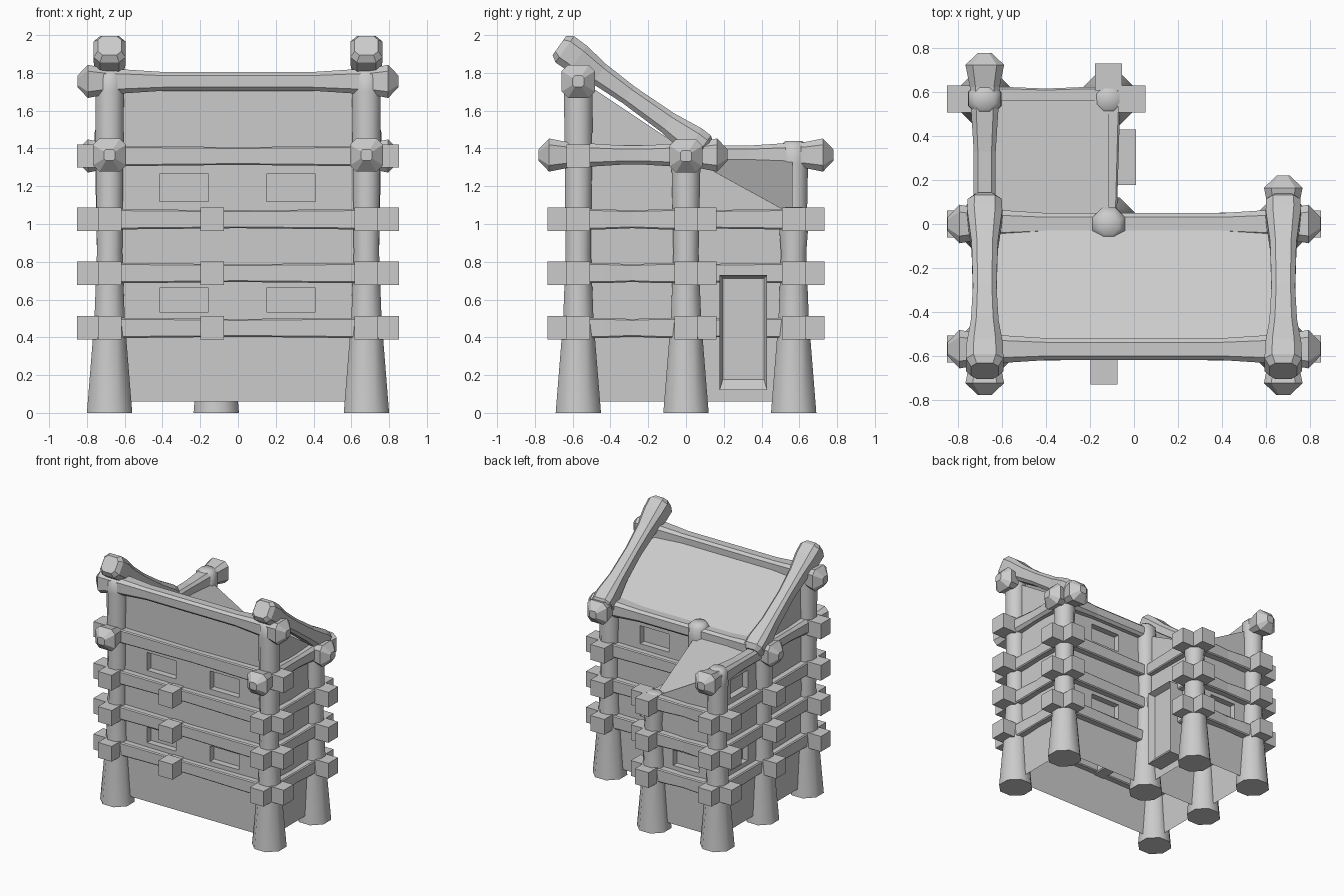
import bpy, bmesh, math
from mathutils import Vector

if "Cube" in bpy.data.objects:
    bpy.data.objects.remove(bpy.data.objects["Cube"])

XL, XR, XM = -0.68, 0.68, -0.115      # post lines in x
YF, YM, YB = -0.57, 0.0, 0.57         # post lines in y


def finish(name, bm, smooth=False):
    bmesh.ops.recalc_face_normals(bm, faces=bm.faces)
    me = bpy.data.meshes.new(name)
    bm.to_mesh(me)
    bm.free()
    ob = bpy.data.objects.new(name, me)
    bpy.context.collection.objects.link(ob)
    if smooth:
        bpy.ops.object.select_all(action='DESELECT')
        ob.select_set(True)
        bpy.context.view_layer.objects.active = ob
        bpy.ops.object.shade_smooth_by_angle(angle=math.radians(47))
    return ob


def loft(name, rings, smooth=False):
    bm = bmesh.new()
    vs = [[bm.verts.new(p) for p in r] for r in rings]
    n = len(vs[0])
    for a, b in zip(vs, vs[1:]):
        for i in range(n):
            bm.faces.new((a[i], a[(i + 1) % n], b[(i + 1) % n], b[i]))
    bm.faces.new(vs[0][::-1])
    bm.faces.new(vs[-1])
    return finish(name, bm, smooth)


def log(name, a, b, stations, flat=0.414, smooth=False):
    """Eight-sided log from a to b; stations are (distance along, radius).
    flat is the share of each side that stays flat (higher = squarer)."""
    a, b = Vector(a), Vector(b)
    d = (b - a).normalized()
    u = d.cross(Vector((0, 1, 0)) if abs(d.y) < 0.5 else Vector((1, 0, 0))).normalized()
    v = d.cross(u)
    f = flat
    shape = [(1, -f), (1, f), (f, 1), (-f, 1), (-1, f), (-1, -f), (-f, -1), (f, -1)]
    return loft(name, [[a + d * s + (u * p + v * q) * r for p, q in shape]
                       for s, r in stations], smooth)


def box(name, lo, hi):
    r = [[(lo[0], lo[1], z), (hi[0], lo[1], z), (hi[0], hi[1], z), (lo[0], hi[1], z)]
         for z in (lo[2], hi[2])]
    return loft(name, r)


def flared_beam(name, a, b, mid=0.05, end=0.088, cap=0.055):
    L = (Vector(b) - Vector(a)).length
    half = [(0, 0.03), (cap, end), (cap + 0.1, mid + 0.018), (0.25, mid + 0.013), (0.45, mid)]
    return log(name, a, b, half + [(L - s, r) for s, r in half[::-1]], 0.62)


def square_beam(name, a, b):
    """Slim squared timber with a block on each end."""
    a, b = Vector(a), Vector(b)
    L = (b - a).length
    log(name, a, b, [(0.05, 0.055), (0.3, 0.053), (L / 2, 0.047), (L - 0.3, 0.053), (L - 0.05, 0.055)], 0.85)
    d = (b - a).normalized()
    for c, tag in ((a + d * 0.06, "start"), (b - d * 0.06, "end")):
        h = Vector((0.062, 0.062, 0.062))
        box(name + "_block_" + tag, c - h, c + h)


def cut(ob, lo, hi):
    c = box("window_cutter", lo, hi)
    c.hide_render = True
    m = ob.modifiers.new("window", 'BOOLEAN')
    m.operation = 'DIFFERENCE'
    m.solver = 'EXACT'
    m.object = c
    bpy.context.view_layer.objects.active = ob
    bpy.ops.object.modifier_apply(modifier=m.name)
    bpy.data.objects.remove(c)


def open_up(ob, test):
    """Remove the faces that close a shell where it should be open."""
    bm = bmesh.new()
    bm.from_mesh(ob.data)
    bmesh.ops.delete(bm, geom=[f for f in bm.faces if test(f.calc_center_median())], context='FACES')
    bm.to_mesh(ob.data)
    bm.free()


# main hall: walls with a single-slope roof
def hall_ring(x):
    return [(x, YF, 0.06), (x, YM, 0.06), (x, YM, 1.39), (x, YF, 1.77)]
hall = loft("hall_walls", [hall_ring(XL), hall_ring(XR)])

# rear wing: roof drops towards its outer corner
foot = [(XL, YM), (XM, YM), (XM, 0.565), (XL, 0.565)]
wing = loft("wing_walls", [[(x, y, 0.06) for x, y in foot],
                           [(x, y, z) for (x, y), z in zip(foot, (1.37, 1.36, 1.05, 1.37))]])

# recessed windows
D = 0.05
for z0, z1 in ((1.12, 1.265), (0.535, 0.66)):
    for x in (-0.285, 0.28):
        cut(hall, (x - 0.13, YF - 0.1, z0), (x + 0.13, YF + D, z1))
    cut(hall, (0.15, YM - D, z0), (0.41, YM + 0.1, z1))
    cut(wing, (XL - 0.1, 0.18, z0), (XL + D, 0.40, z1))
cut(wing, (-0.51, 0.565 - D, 0.535), (-0.28, 0.7, 0.66))

# open undersides, and no double wall between hall and wing
open_up(hall, lambda c: c.z < 0.07)
open_up(wing, lambda c: c.z < 0.07 or c.y < 0.005)

# posts
posts = {"front_left": (XL, YF, 1.82), "front_right": (XR, YF, 1.82),
         "mid_left": (XL, YM, 1.42), "mid_right": (XR, YM, 1.42),
         "wing_left": (XL, YB, 1.44), "wing_right": (XM, YB, 1.09),
         "inner": (XM, YM, 1.44)}
for n, (x, y, h) in posts.items():
    log("post_" + n, (x, y, 0), (x, y, h),
        [(0, 0.12), (0.5, 0.08), (0.85, 0.067), (h - 0.12, 0.076), (h - 0.03, 0.074), (h, 0.045)],
        smooth=True)

# tie beams with square ends, three levels
for i, z in enumerate((0.45, 0.74, 1.025)):
    t = f"_{i + 1}"
    square_beam("front_tie" + t, (-0.85, YF, z), (0.85, YF, z))
    square_beam("middle_tie" + t, (-0.85, YM, z), (0.85, YM, z))
    square_beam("wing_tie" + t, (-0.85, YB, z), (0.05, YB, z))
    square_beam("left_tie" + t, (XL, -0.73, z), (XL, 0.73, z))
    square_beam("right_tie" + t, (XR, -0.73, z), (XR, 0.16, z))
    square_beam("inner_tie" + t, (-0.137, -0.73, z), (-0.115, 0.73, z))
square_beam("front_tie_4", (-0.85, YF, 1.36), (0.85, YF, 1.36))

# top beams with flared ends
flared_beam("front_ridge_beam", (-0.85, YF, 1.755), (0.85, YF, 1.755))
flared_beam("back_eave_beam", (-0.85, YM, 1.36), (0.85, YM, 1.36))
flared_beam("left_wall_plate", (XL, -0.78, 1.365), (XL, 0.78, 1.365))
flared_beam("right_wall_plate", (XR, -0.78, 1.365), (XR, 0.22, 1.365))

# sloping rafters on the gable sides
for n, x in (("left", XL), ("right", XR)):
    log("rafter_" + n, (x, -0.67, 1.945), (x, 0.115, 1.385),
        [(0, 0.062), (0.035, 0.085), (0.12, 0.083), (0.26, 0.063), (0.45, 0.054),
         (0.7, 0.06), (0.87, 0.08), (0.93, 0.078), (0.965, 0.05)], 0.6)

# door: block with a sunken panel
door = box("door", (-0.12, 0.178, 0.12), (0.01, 0.43, 0.73))
bm = bmesh.new()
bm.from_mesh(door.data)
face = max(bm.faces, key=lambda f: f.calc_center_median().x)
bmesh.ops.inset_region(bm, faces=[face], thickness=0.025)
for v in face.verts:
    v.co.x -= 0.05
    if v.co.z < 0.4:
        v.co.z += 0.04
bm.to_mesh(door.data)
bm.free()
